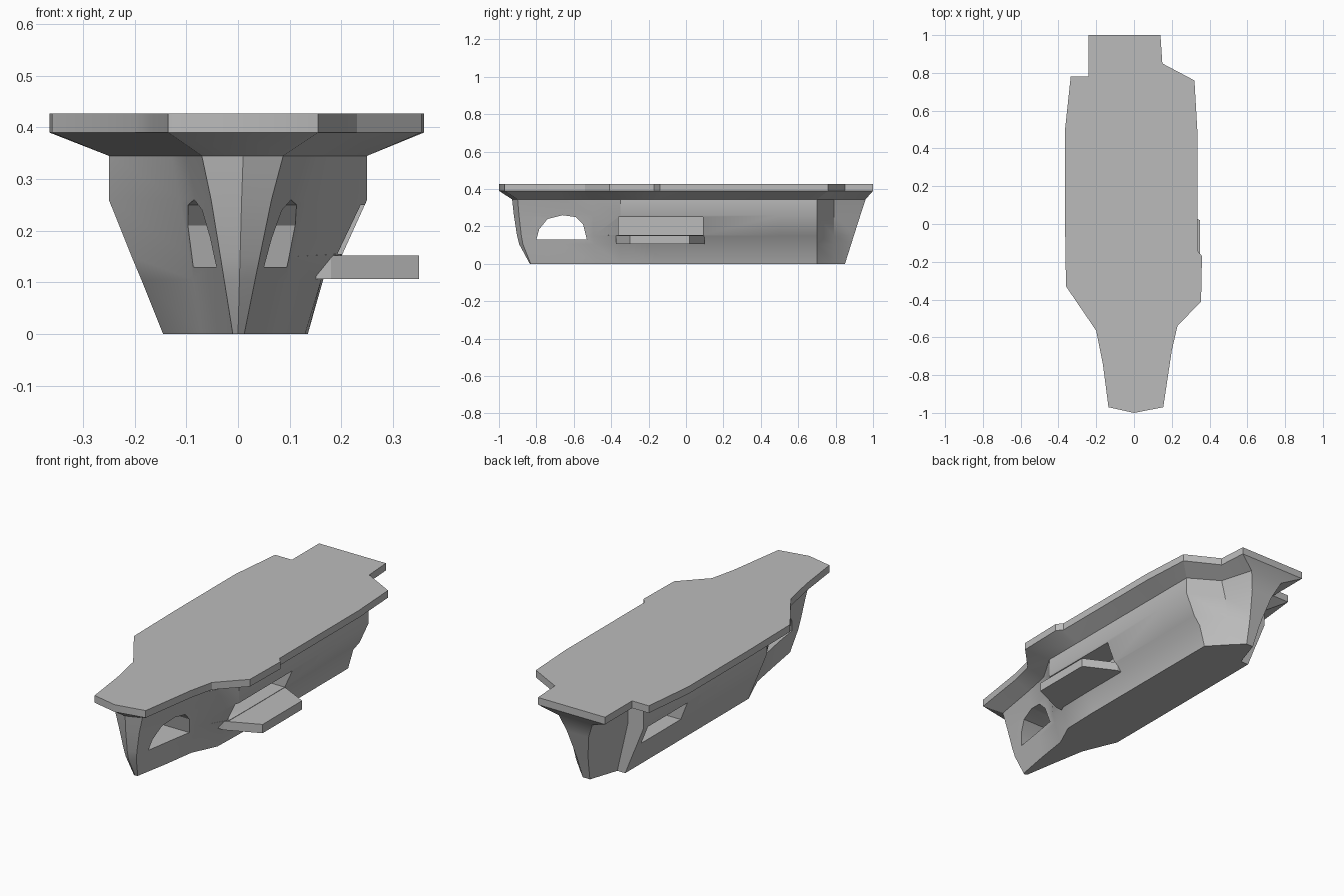
import bpy, bmesh

if "Cube" in bpy.data.objects:
    bpy.data.objects.remove(bpy.data.objects["Cube"])

grey = bpy.data.materials.new("hull_grey")
grey.diffuse_color = (0.5, 0.5, 0.5, 1)
grey.use_nodes = True
grey.node_tree.nodes["Principled BSDF"].inputs["Base Color"].default_value = grey.diffuse_color


def loft(name, rings):
    """Closed solid through matching rings of 3D points."""
    bm = bmesh.new()
    loops = [[bm.verts.new(p) for p in ring] for ring in rings]
    n = len(loops[0])
    for a, b in zip(loops, loops[1:]):
        for i in range(n):
            j = (i + 1) % n
            bm.faces.new((a[i], a[j], b[j], b[i]))
    bm.faces.new(loops[0][::-1])
    bm.faces.new(loops[-1])
    bmesh.ops.recalc_face_normals(bm, faces=bm.faces)
    me = bpy.data.meshes.new(name)
    bm.to_mesh(me)
    bm.free()
    me.materials.append(grey)
    ob = bpy.data.objects.new(name, me)
    bpy.context.collection.objects.link(ob)
    return ob


def side_prism(name, profile, x0, x1):
    """Profile of (y, z) points extruded along x."""
    return loft(name, [[(x, y, z) for y, z in profile] for x in (x0, x1)])


# Stations round the ship: deck edge, hull top, keel (x, y each)
stations = [
    (-.24, 1, -.14, .96, -.05, .85), (.14, 1, .05, .96, -.01, .85),
    (.15, .85, .10, .79, .05, .79), (.32, .76, .25, .70, .135, .70),
    (.335, .5, .25, .5, .135, .5), (.335, -.14, .25, -.14, .135, -.14),
    (.36, -.17, .25, -.17, .135, -.17), (.355, -.41, .25, -.35, .13, -.35),
    (.23, -.54, .16, -.50, .07, -.48), (.20, -.67, .13, -.65, .045, -.65),
    (.155, -.97, .0875, -.90, .012, -.83), (0, -1, .01, -.93, 0, -.835),
    (-.135, -.97, -.07, -.90, -.01, -.83), (-.165, -.74, -.10, -.68, -.04, -.65),
    (-.2, -.565, -.13, -.52, -.07, -.48), (-.36, -.33, -.25, -.3, -.145, -.3),
    (-.365, 0, -.25, 0, -.145, 0), (-.365, .5, -.25, .5, -.145, .5),
    (-.335, .78, -.25, .70, -.145, .70), (-.24, .78, -.16, .70, -.10, .70),
]
levels = (0, .105, .15, .26, .345)


def hull_point(s, k):
    """Point of a station at level k, with bow, stern or midship flare."""
    _, _, tx, ty, kx, ky = s
    linear = (0, .3, .43, .75, 1)
    if ty < -.45:
        fx, fy = (0, .28, .4, .7, 1), (0, .6, .72, .9, 1)
    elif ty > .75:
        fx, fy = (0, .15, .25, .55, 1), linear
    elif tx > .2:
        fx, fy = (0, .26, .565, 1, 1), linear
    else:
        fx, fy = (0, .4, .58, 1, 1), linear
    return (kx + (tx - kx) * fx[k], ky + (ty - ky) * fy[k], levels[k])


# Hull with flared deck
rings = [[hull_point(s, k) for s in stations] for k in range(len(levels))]
rings += [[(s[0], s[1], z) for s in stations] for z in (.39, .427)]
hull = loft("hull_and_deck", rings)

# Openings: arched bow tunnel, lift bay on the right, bay on the left
cutters = [
    side_prism("bow_tunnel", [(-.8, .13), (-.785, .185), (-.74, .24), (-.66, .26),
                              (-.59, .25), (-.55, .21), (-.53, .13)], -.6, .6),
    side_prism("lift_bay", [(-.36, .155), (.09, .155), (.09, .25), (-.36, .25)], .12, .6),
    side_prism("left_bay", [(.34, .155), (.66, .155), (.66, .25), (.34, .25)], -.6, -.12),
]
bpy.context.view_layer.objects.active = hull
for c in cutters:
    m = hull.modifiers.new(c.name, 'BOOLEAN')
    m.operation = 'DIFFERENCE'
    m.solver = 'EXACT'
    m.object = c
    bpy.ops.object.modifier_apply(modifier=m.name)
    bpy.data.objects.remove(c)

# Side lift platform
plan = [(.13, -.375), (.18, -.375), (.35, -.30), (.35, .02), (.19, .10), (.13, .10)]
lift = loft("side_lift", [[(x, y, z) for x, y in plan] for z in (.107, .152)])

# Smooth the curved plating, keep hard edges
bpy.ops.object.select_all(action='DESELECT')
hull.select_set(True)
bpy.ops.object.shade_smooth_by_angle(angle=0.45)
